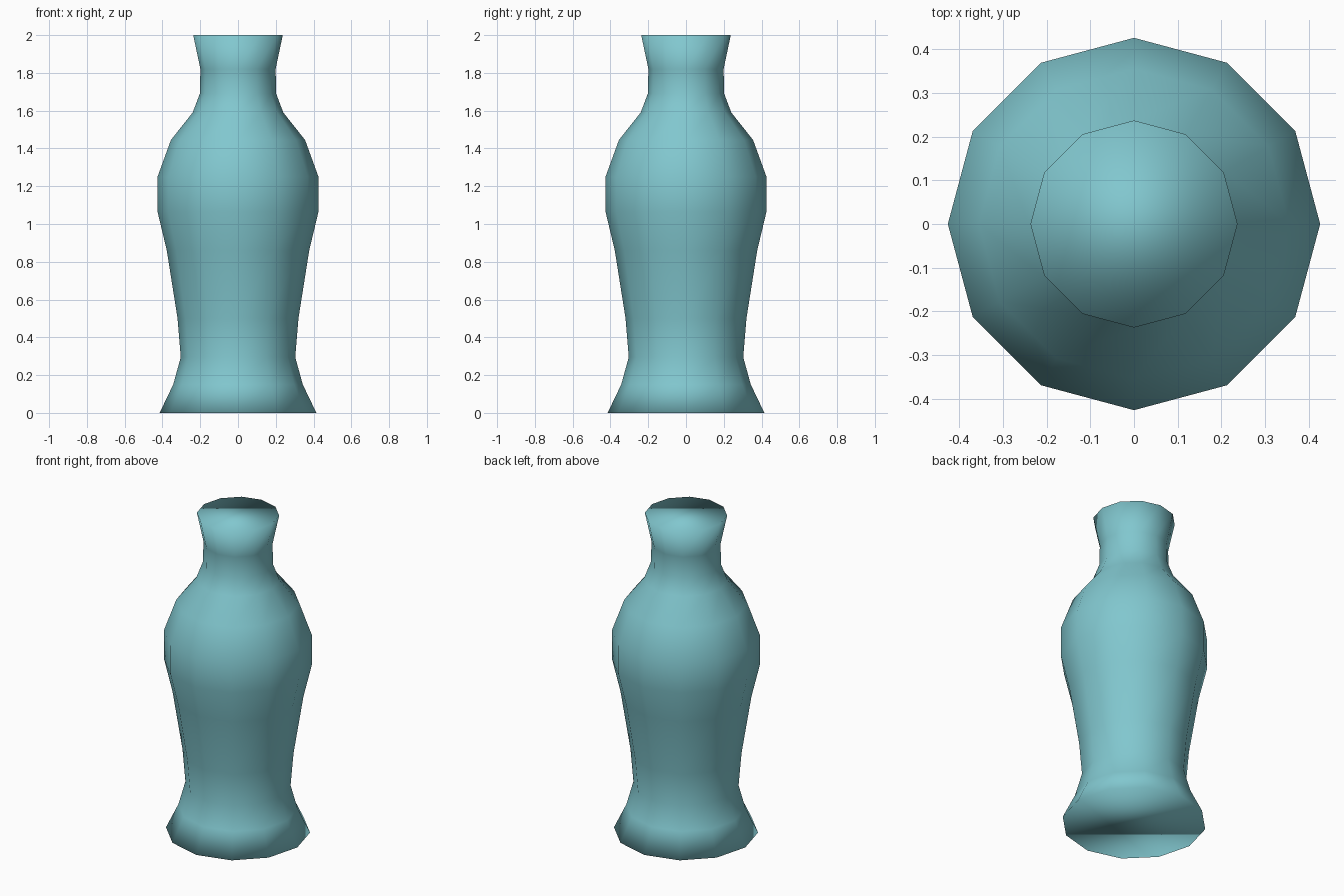
import bpy, bmesh, math

if "Cube" in bpy.data.objects:
    bpy.data.objects.remove(bpy.data.objects["Cube"])

SIDES = 12
# (radius, height) from foot to lip
PROFILE = [(0.415, 0.0), (0.343, 0.15), (0.303, 0.295), (0.32, 0.5),
           (0.377, 0.86), (0.426, 1.065), (0.426, 1.25), (0.355, 1.445),
           (0.24, 1.59), (0.202, 1.69), (0.199, 1.82), (0.237, 2.0)]

# Glaze colour
glaze = bpy.data.materials.new("teal_glaze")
glaze.diffuse_color = (0.22, 0.57, 0.62, 1)
glaze.use_nodes = True
glaze.node_tree.nodes["Principled BSDF"].inputs["Base Color"].default_value = glaze.diffuse_color

# Vase body: stacked rings bridged with quads
bm = bmesh.new()
rings = []
for r, z in PROFILE:
    rings.append([bm.verts.new((r * math.cos(math.tau * i / SIDES),
                                r * math.sin(math.tau * i / SIDES), z))
                  for i in range(SIDES)])
for a, b in zip(rings, rings[1:]):
    for i in range(SIDES):
        j = (i + 1) % SIDES
        bm.faces.new((a[i], a[j], b[j], b[i]))

# Closed foot and closed mouth
bm.faces.new(rings[0][::-1])
bm.faces.new(rings[-1])

for f in bm.faces:
    f.smooth = True
mesh = bpy.data.meshes.new("vase")
bm.to_mesh(mesh)
bm.free()
mesh.materials.append(glaze)
vase = bpy.data.objects.new("vase", mesh)
bpy.context.collection.objects.link(vase)
